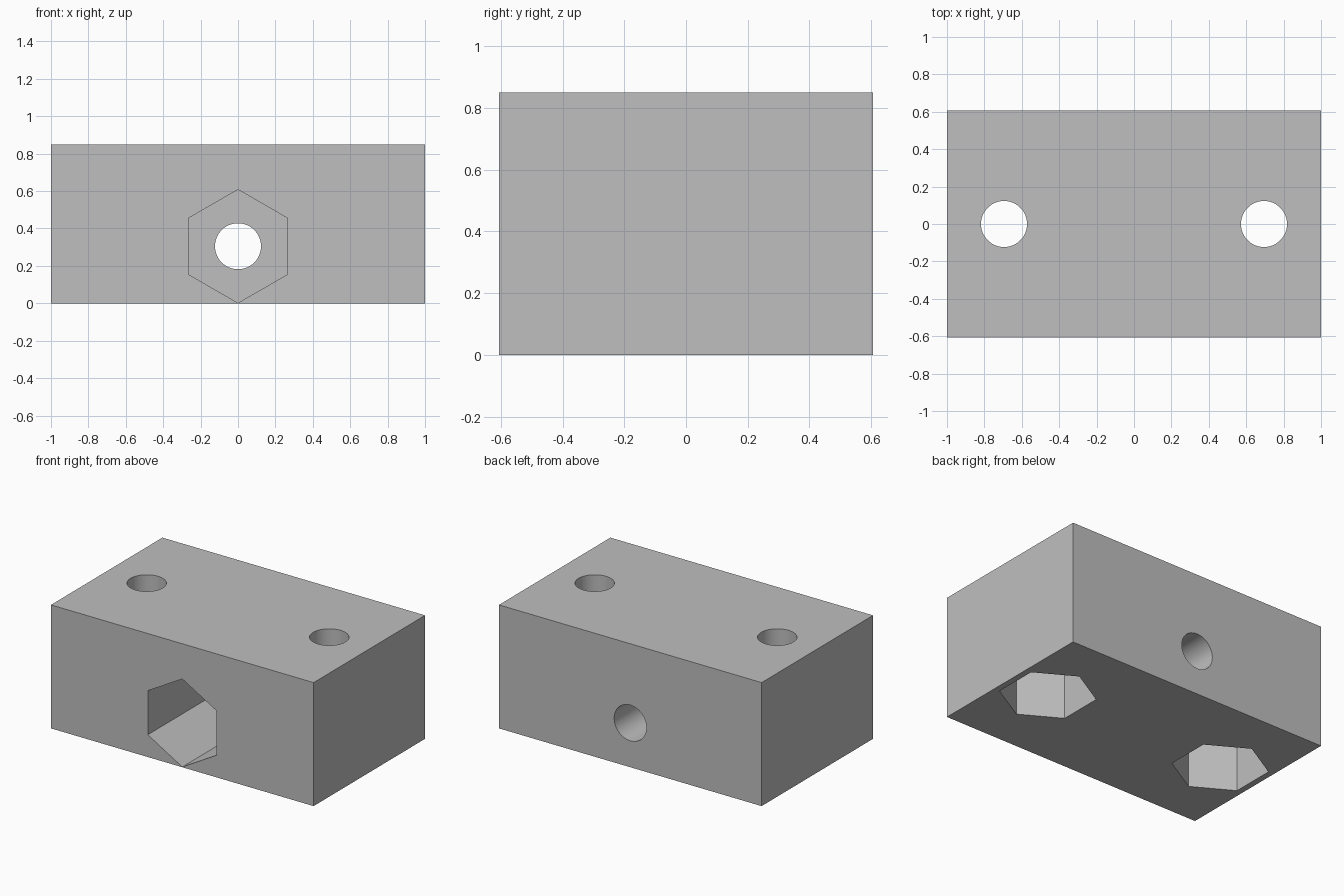
import bpy
import math

old = bpy.data.objects.get("Cube")
if old:
    bpy.data.objects.remove(old, do_unlink=True)

WIDTH, DEPTH, HEIGHT = 2.0, 1.212, 0.85
HOLE_R, HEX_R = 0.123, 0.303
HOLE_X, BORE_Z = 0.695, 0.305
FRONT_POCKET, BASE_POCKET = 0.80, 0.50
OVER = 0.1  # how far cutters stick out of the block

# Single grey material
grey = bpy.data.materials.new("plain grey")
grey.use_nodes = True
colour = (0.52, 0.52, 0.52, 1.0)
grey.diffuse_color = colour
grey.node_tree.nodes["Principled BSDF"].inputs["Base Color"].default_value = colour

# Main block
bpy.ops.mesh.primitive_cube_add(size=1, location=(0, 0, HEIGHT / 2))
block = bpy.context.object
block.name = "mounting_block"
block.scale = (WIDTH, DEPTH, HEIGHT)
bpy.ops.object.transform_apply(location=True, rotation=True, scale=True)
block.data.materials.append(grey)


def cut(sides, radius, length, location, tilt=0.0):
    """Subtract a prism from the block, then discard the cutter."""
    bpy.ops.mesh.primitive_cylinder_add(
        vertices=sides, radius=radius, depth=length,
        location=location, rotation=(tilt, 0, 0))
    cutter = bpy.context.object
    cutter.name = "cutter"
    cutter.hide_render = True
    cutter.data.materials.append(grey)
    bpy.ops.object.select_all(action="DESELECT")
    block.select_set(True)
    bpy.context.view_layer.objects.active = block
    mod = block.modifiers.new("cut", "BOOLEAN")
    mod.operation = "DIFFERENCE"
    mod.solver = "EXACT"
    mod.object = cutter
    bpy.ops.object.modifier_apply(modifier=mod.name)
    bpy.data.objects.remove(cutter, do_unlink=True)


# Vertical screw holes with hexagonal nut pockets in the base
for side in (-1, 1):
    x = side * HOLE_X
    cut(48, HOLE_R, HEIGHT + 2 * OVER, (x, 0, HEIGHT / 2))
    cut(6, HEX_R, BASE_POCKET + OVER, (x, 0, (BASE_POCKET - OVER) / 2))

# Horizontal bore with a deep hexagonal pocket in the front
cut(48, HOLE_R, DEPTH + 2 * OVER, (0, 0, BORE_Z), math.pi / 2)
cut(6, HEX_R, FRONT_POCKET + OVER,
    (0, -DEPTH / 2 + (FRONT_POCKET - OVER) / 2, BORE_Z), math.pi / 2)

# Smooth bores, crisp edges elsewhere
bpy.ops.object.shade_smooth_by_angle(angle=math.radians(30))
